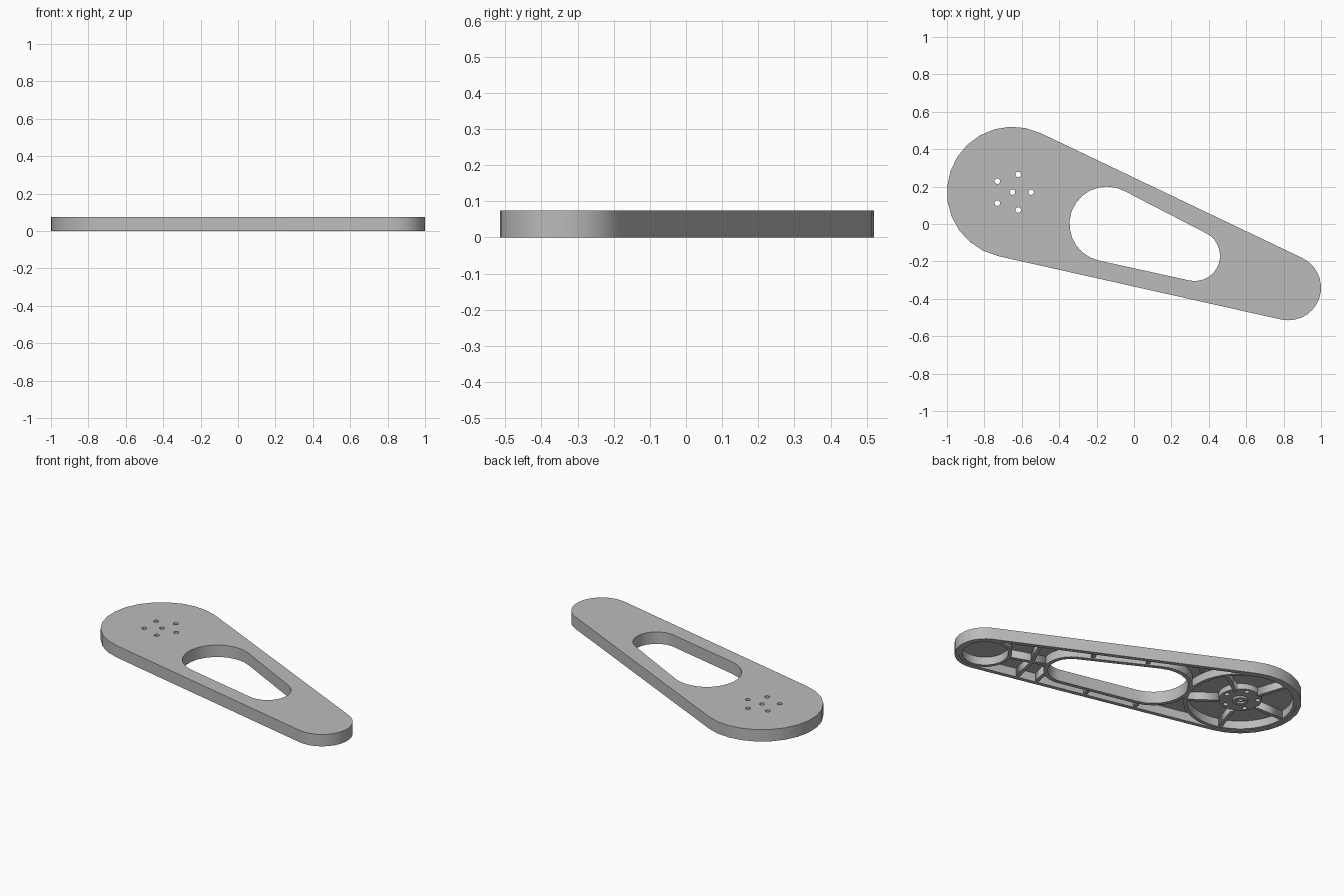
import bpy, bmesh
from math import sin, cos, acos, pi
from mathutils import Vector

cube = bpy.data.objects.get("Cube")
if cube:
    bpy.data.objects.remove(cube, do_unlink=True)

grey = bpy.data.materials.new("light_grey")
grey.use_nodes = True
colour = (0.5, 0.5, 0.5, 1)
grey.diffuse_color = colour
grey.node_tree.nodes["Principled BSDF"].inputs["Base Color"].default_value = colour

HEIGHT, FLOOR, WALL = 0.075, 0.055, 0.025
BIG, SMALL = Vector((-0.65, 0.17)), Vector((0.825, -0.34))
BIG_R, SMALL_R = 0.35, 0.175
HOLE_BIG, HOLE_SMALL = Vector((-0.145, 0)), Vector((0.325, -0.17))
HOLE_BIG_R, HOLE_SMALL_R = 0.2, 0.135


def polar(a, r=1.0):
    return Vector((cos(a), sin(a))) * r


def angles(c1, r1, c2, r2):
    """Axis angle and half angle of the tangents of two circles."""
    d = c2 - c1
    return Vector((1, 0)).angle_signed(d) * -1, acos((r1 - r2) / d.length)


def taper(c1, r1, c2, r2, grow=0.0):
    """Outline wrapped round two circles, grown or shrunk evenly."""
    a, f = angles(c1, r1, c2, r2)
    n = 14
    big = [c1 + polar(a + f + (2 * pi - 2 * f) * i / n, r1 + grow) for i in range(n + 1)]
    small = [c2 + polar(a - f + 2 * f * i / n, r2 + grow) for i in range(n + 1)]
    return big + small


def circle(c, r, n=32):
    return [c + polar(2 * pi * i / n, r) for i in range(n)]


def slab(name, loops, z0, z1):
    """Extrude an outline, with any inner loops left as holes."""
    cu = bpy.data.curves.new(name, 'CURVE')
    cu.dimensions = '2D'
    cu.fill_mode = 'BOTH'
    cu.extrude = (z1 - z0) / 2
    for loop in loops:
        sp = cu.splines.new('POLY')
        sp.points.add(len(loop) - 1)
        for p, v in zip(sp.points, loop):
            p.co = (v.x, v.y, 0, 1)
        sp.use_cyclic_u = True
    ob = bpy.data.objects.new(name, cu)
    bpy.context.collection.objects.link(ob)
    select(ob)
    bpy.ops.object.convert(target='MESH')
    ob = bpy.context.object
    bm = bmesh.new()
    bm.from_mesh(ob.data)
    bmesh.ops.remove_doubles(bm, verts=bm.verts, dist=0.0001)
    bmesh.ops.translate(bm, verts=bm.verts, vec=(0, 0, (z0 + z1) / 2))
    bmesh.ops.recalc_face_normals(bm, faces=bm.faces)
    bm.to_mesh(ob.data)
    bm.free()
    ob.data.materials.clear()
    ob.data.materials.append(grey)
    return ob


def select(ob):
    bpy.ops.object.select_all(action='DESELECT')
    ob.select_set(True)
    bpy.context.view_layer.objects.active = ob


def smooth(ob):
    select(ob)
    bpy.ops.object.shade_smooth_by_angle(angle=0.6)


def rib(name, p, q, width=0.022, z0=0.006):
    side = (q - p).normalized().orthogonal() * width / 2
    return slab(name, [[p - side, q - side, q + side, p + side]], z0, FLOOR + 0.002)


outer = (BIG, BIG_R, SMALL, SMALL_R)
hole = (HOLE_BIG, HOLE_BIG_R, HOLE_SMALL, HOLE_SMALL_R)
screws = [circle(BIG, 0.015, 12)]
screws += [circle(BIG + polar(2 * pi * k / 5, 0.1), 0.015, 12) for k in range(5)]

# Shell: solid arm hollowed from below, leaving the rim and opening walls
body = slab("arm_shell", [taper(*outer), taper(*hole)] + screws, 0, HEIGHT)
pocket = slab("pocket_cutter", [taper(*outer, grow=-WALL), taper(*hole, grow=WALL)], -0.02, FLOOR)
pocket.hide_render = True
cut = body.modifiers.new("pocket", 'BOOLEAN')
cut.operation = 'DIFFERENCE'
cut.solver = 'EXACT'
cut.object = pocket
select(body)
bpy.ops.object.modifier_apply(modifier=cut.name)
bpy.data.objects.remove(pocket, do_unlink=True)
smooth(body)

# Round walls inside both ends
for name, c, r in (("large_end_ring", BIG, 0.325), ("small_end_ring", SMALL, 0.152)):
    smooth(slab(name, [circle(c, r, 48), circle(c, r - 0.02, 48)], 0.004, FLOOR + 0.002))

# Hub with screw holes, central boss and spokes
smooth(slab("hub", [circle(BIG, 0.125)] + screws, 0.02, FLOOR + 0.002))
smooth(slab("hub_boss", [circle(BIG, 0.045), circle(BIG, 0.025)], 0.008, 0.022))
for k in range(5):
    d = polar(pi / 5 + 2 * pi * k / 5)
    rib("hub_spoke", BIG + d * 0.12, BIG + d * 0.31)

# Short ribs bridging the side channels
axis, fan = angles(*outer)
for sign, spots in ((1, (0.3, 0.62, 0.94)), (-1, (0.51, 0.83, 1.14))):
    n = polar(axis + sign * fan)
    along = Vector((n.y, -n.x)) * sign
    for t in spots:
        p = BIG + n * BIG_R + along * t
        length = 0.115 if t > 1 else 0.08
        rib("channel_rib", p - n * 0.008, p - n * length)

# Ribs between the opening and the small end
d = (SMALL - HOLE_SMALL).normalized()
rib("axis_rib", HOLE_SMALL + d * (HOLE_SMALL_R + 0.01), SMALL - d * 0.14)
middle = HOLE_SMALL + d * 0.24
for sign in (1, -1):
    n = polar(axis + sign * fan)
    reach = (BIG + n * BIG_R - middle).dot(n) - 0.01
    rib("cross_rib", middle, middle + n * reach)
